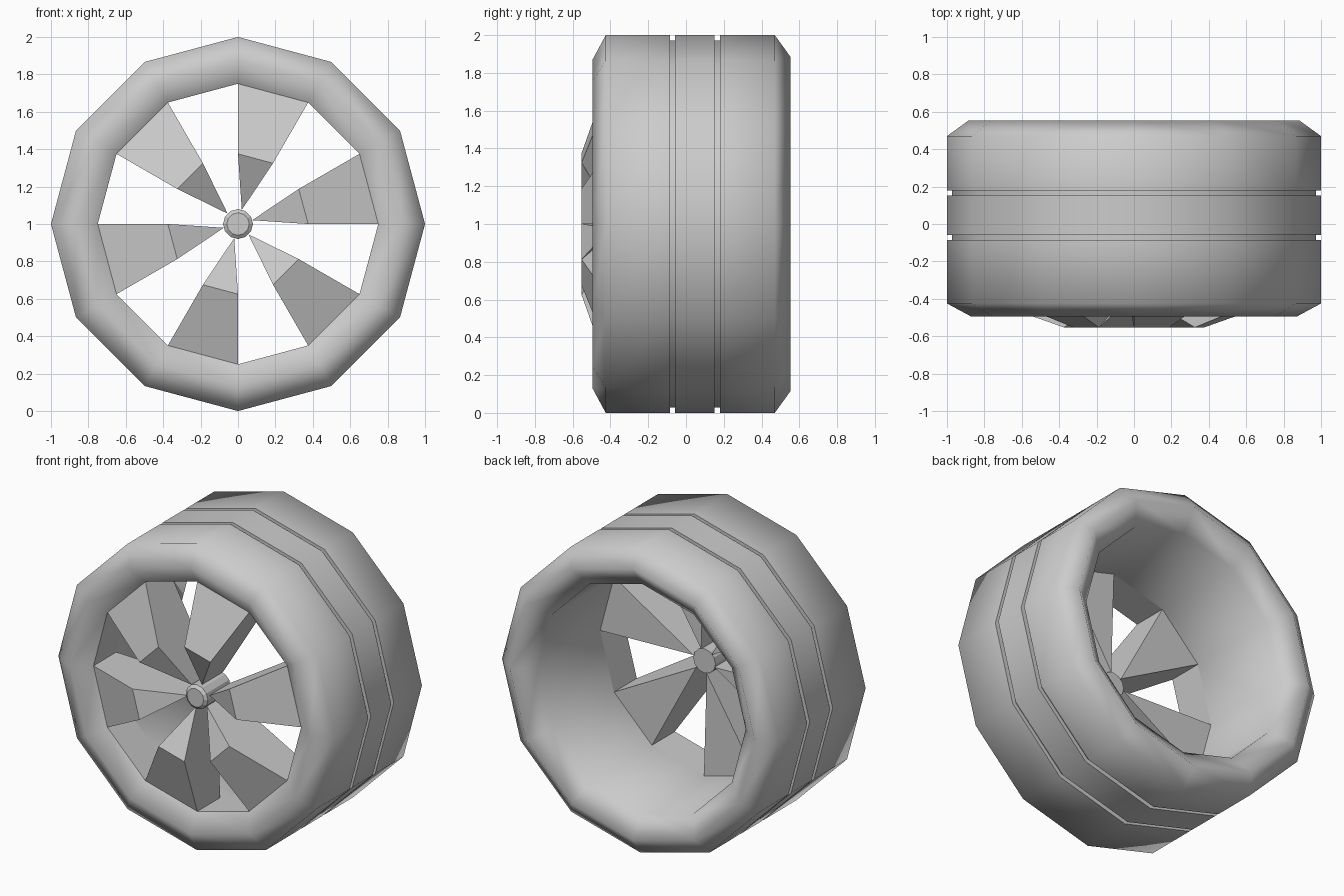
import bpy, bmesh
from math import cos, sin, radians, hypot

if "Cube" in bpy.data.objects:
    bpy.data.objects.remove(bpy.data.objects["Cube"])

SIDES = 12
AXLE_Z = 1.0


def polar(r, deg, y):
    a = radians(deg)
    return (r * cos(a), y, AXLE_Z + r * sin(a))


def finish(name, bm):
    bmesh.ops.remove_doubles(bm, verts=bm.verts, dist=1e-5)
    bmesh.ops.recalc_face_normals(bm, faces=bm.faces)
    me = bpy.data.meshes.new(name)
    bm.to_mesh(me)
    bm.free()
    ob = bpy.data.objects.new(name, me)
    bpy.context.collection.objects.link(ob)
    return ob


def lathe(name, profile):
    """Turn a closed (radius, y) profile around the axle."""
    bm = bmesh.new()
    n = len(profile)
    for s in range(SIDES):
        a, b = s * 360 / SIDES, (s + 1) * 360 / SIDES
        for i in range(n):
            (r1, y1), (r2, y2) = profile[i], profile[(i + 1) % n]
            pts = []
            for p in (polar(r1, a, y1), polar(r2, a, y2),
                      polar(r2, b, y2), polar(r1, b, y1)):
                if p not in pts and not (r1 == r2 == 0):
                    pts.append(p)
            if len(pts) > 2:
                bm.faces.new([bm.verts.new(p) for p in pts])
    return finish(name, bm)


# Tyre with two tread grooves, rounded shoulders and an open barrel
def groove(y0, y1):
    return [(1, y0), (0.972, y0), (0.972, y1), (1, y1)]


tyre = lathe("tyre", [(0.75, -0.42), (0.87, -0.495), (1, -0.425)]
             + groove(-0.085, -0.058) + groove(0.152, 0.179)
             + [(1, 0.47), (0.885, 0.553), (0.75, 0.455), (0.75, -0.185)])
bpy.context.view_layer.objects.active = tyre
tyre.select_set(True)
bpy.ops.object.shade_smooth_by_angle(angle=radians(75))
tyre.select_set(False)

# Flat band of the barrel where the spokes attach
for poly in tyre.data.polygons:
    c = poly.center
    if c.y < -0.18 and c.y > -0.41 and hypot(c.x, c.z - AXLE_Z) < 0.76:
        poly.use_smooth = False

# Hub with bevelled front
lathe("hub", [(0, -0.44), (0.06, -0.44), (0.08, -0.425), (0.08, -0.19), (0, -0.19)])


# Wedge spokes filling every other sector
def spoke(start):
    bm = bmesh.new()
    sides = []
    tip = [bm.verts.new(polar(0.078, start + 15, y)) for y in (-0.4, -0.185)]
    for deg in (start, start + 30):
        sides.append([bm.verts.new(polar(r, deg, y)) for r, y in
                      ((0.75, -0.185), (0.75, -0.42), (0.375, -0.553))])
    (ba, fa, ma), (bb, fb, mb) = sides
    for f in ((fa, fb, mb, ma), (ma, mb, tip[0]), (ba, bb, tip[1]), (ba, bb, fb, fa),
              (ba, fa, ma, tip[0], tip[1]), (bb, fb, mb, tip[0], tip[1])):
        bm.faces.new(f)
    bm.faces.ensure_lookup_table()
    bmesh.ops.recalc_face_normals(bm, faces=bm.faces)
    # the outer end is hidden against the barrel
    bmesh.ops.delete(bm, geom=[bm.faces[3]], context='FACES_ONLY')
    finish("spoke", bm)


for k in range(6):
    spoke(k * 60)
